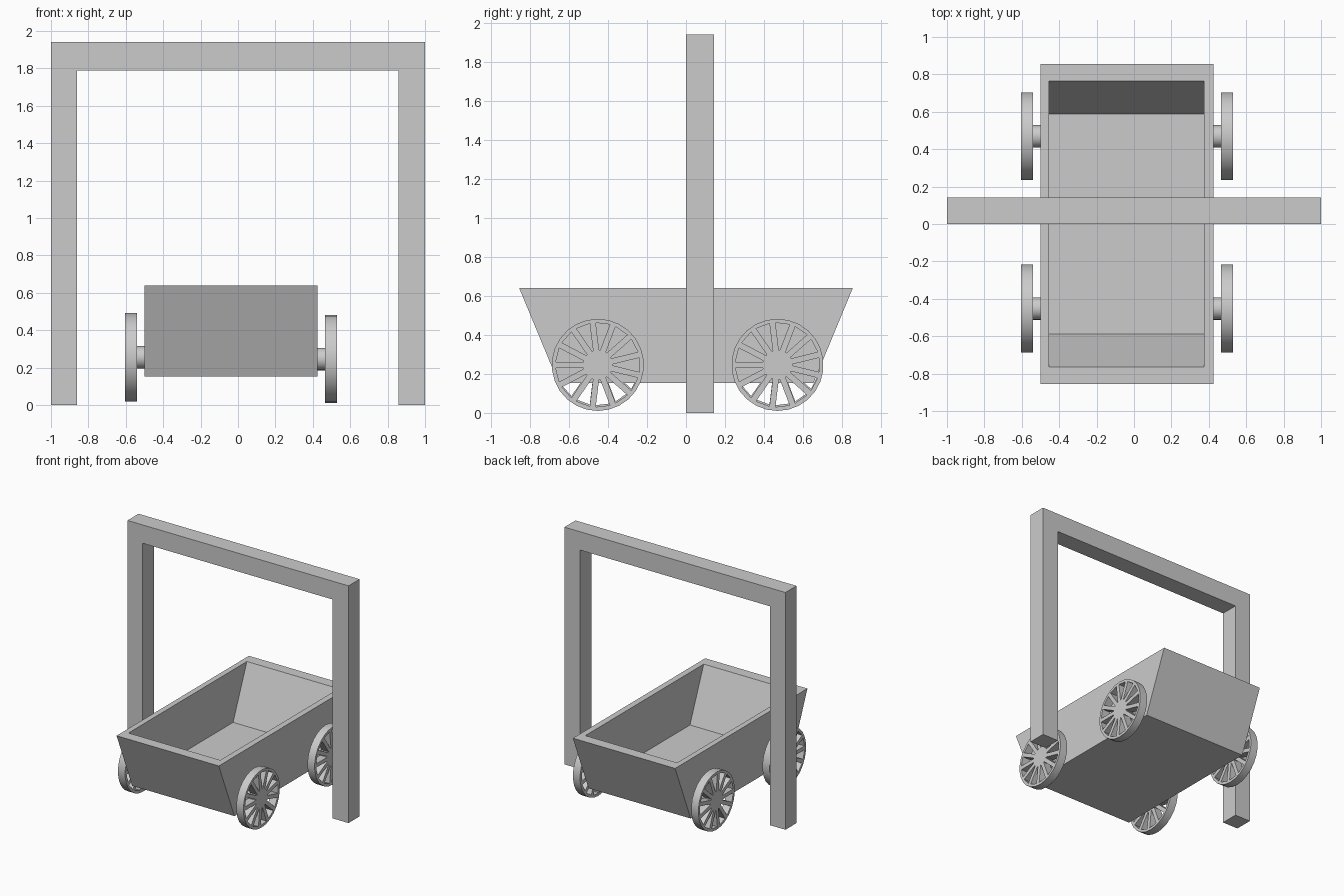
import bpy, bmesh
from math import sin, cos, pi, radians

if "Cube" in bpy.data.objects:
    bpy.data.objects.remove(bpy.data.objects["Cube"])


def make(name, verts, faces, smooth=False):
    me = bpy.data.meshes.new(name)
    me.from_pydata(verts, [], faces)
    bm = bmesh.new()
    bm.from_mesh(me)
    bmesh.ops.recalc_face_normals(bm, faces=bm.faces)
    bm.to_mesh(me)
    bm.free()
    if smooth:
        me.shade_smooth()
        me.set_sharp_from_angle(angle=radians(30))
    ob = bpy.data.objects.new(name, me)
    bpy.context.collection.objects.link(ob)
    return ob


# Gantry: U-shaped profile extruded along y
prof = [(-1, 0), (-1, 1.94), (1, 1.94), (1, 0),
        (0.857, 0), (0.857, 1.79), (-0.862, 1.79), (-0.862, 0)]
n = len(prof)
make("arch_frame", [(x, y, z) for y in (0, 0.143) for x, z in prof],
     [list(range(n)), list(range(n, 2 * n))]
     + [(i, (i + 1) % n, n + (i + 1) % n, n + i) for i in range(n)])


# Cart tub: outer bottom, outer rim, inner rim, inner floor loops
def loop(x0, x1, y, z):
    return [(x0, -y, z), (x1, -y, z), (x1, y, z), (x0, y, z)]


verts = (loop(-0.5, 0.425, 0.653, 0.153) + loop(-0.5, 0.425, 0.855, 0.64)
         + loop(-0.455, 0.375, 0.765, 0.64) + loop(-0.455, 0.375, 0.587, 0.21))
faces = [(0, 1, 2, 3), (12, 13, 14, 15)]
for k in (0, 4, 8):
    faces += [(k + i, k + (i + 1) % 4, k + 4 + (i + 1) % 4, k + 4 + i) for i in range(4)]
make("cart_tub", verts, faces)


# Spoked wheel: one flush plate with wedge windows cut between the spokes
N, R, R_OUT, R_IN, SPOKE = 13, 0.236, 0.216, 0.076, 0.0155


def wheel(name, x0, x1, cy, cz):
    verts, faces = [], []
    M = 2 * N
    for x in (x0, x1):
        for r, half in ((R, pi / M), (R_OUT, None), (R_IN, None)):
            for i in range(N):
                a = pi + 2 * pi * i / N
                h = pi / M if half else SPOKE / r
                for s in (-1, 1):
                    verts.append((x, cy + r * cos(a + s * h), cz + r * sin(a + s * h)))
    S = 3 * M
    for k in (0, S):
        faces.append([k + 2 * M + i for i in range(M)])
        for i in range(M):
            j = (i + 1) % M
            faces.append((k + i, k + j, k + M + j, k + M + i))
            if i % 2 == 0:
                faces.append((k + M + i, k + M + j, k + 2 * M + j, k + 2 * M + i))
    for i in range(M):
        j = (i + 1) % M
        faces.append((i, j, S + j, S + i))
        # window side walls
        faces.append((M + i, 2 * M + i, S + 2 * M + i, S + M + i))
        if i % 2:
            for b in (M, 2 * M):
                faces.append((b + i, b + j, S + b + j, S + b + i))
    make(name, verts, faces, True)


def axle(name, x0, x1, cy, cz, r=0.06, m=24):
    verts = [(x, cy + r * cos(2 * pi * i / m), cz + r * sin(2 * pi * i / m))
             for x in (x0, x1) for i in range(m)]
    make(name, verts, [list(range(m)), list(range(m, 2 * m))]
         + [(i, (i + 1) % m, m + (i + 1) % m, m + i) for i in range(m)], True)


# Four wheels with their stub axles
for end, cy in (("front", -0.452), ("back", 0.469)):
    wheel(end + "_right_wheel", 0.465, 0.53, cy, 0.246)
    axle(end + "_right_axle", 0.425, 0.465, cy, 0.246)
    wheel(end + "_left_wheel", -0.605, -0.54, cy, 0.255)
    axle(end + "_left_axle", -0.54, -0.5, cy, 0.255)
